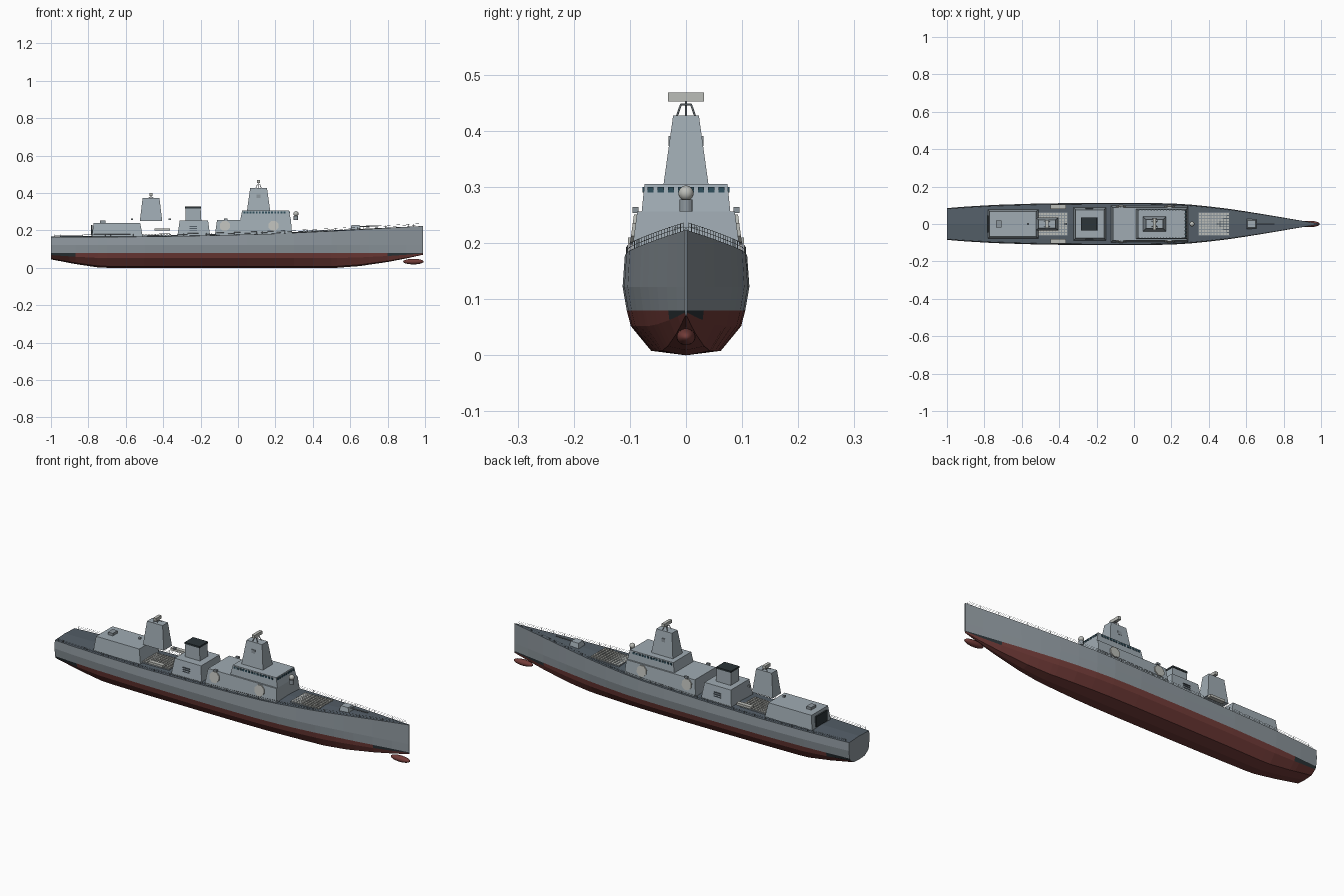
import bpy, bmesh, math
from mathutils import Vector

if "Cube" in bpy.data.objects:
    bpy.data.objects.remove(bpy.data.objects["Cube"])


def mat(name, r, g, b):
    m = bpy.data.materials.new(name)
    m.diffuse_color = (r, g, b, 1)
    m.use_nodes = True
    m.node_tree.nodes["Principled BSDF"].inputs["Base Color"].default_value = m.diffuse_color
    return m


HULL = mat("hull_grey", .27, .31, .34)
RED = mat("antifouling_red", .17, .045, .04)
BLACK = mat("boot_black", .025, .035, .04)
DECK = mat("deck_dark", .09, .115, .14)
UPPER = mat("upper_grey", .35, .41, .45)
PALE = mat("pale_grey", .5, .51, .48)
GLASS = mat("window_blue", .03, .08, .11)


def finish(name, bm, mats):
    bmesh.ops.recalc_face_normals(bm, faces=bm.faces[:])
    me = bpy.data.meshes.new(name)
    bm.to_mesh(me)
    bm.free()
    for m in mats:
        me.materials.append(m)
    ob = bpy.data.objects.new(name, me)
    bpy.context.collection.objects.link(ob)
    return ob


def add_prism(bm, lo, hi, z0, z1):
    """Tapered block; lo and hi are (x0, x1, y0, y1)."""
    rings = [[bm.verts.new((r[i], r[j], z)) for i, j in ((0, 2), (1, 2), (1, 3), (0, 3))]
             for r, z in ((lo, z0), (hi, z1))]
    a, b = rings
    bm.faces.new(a[::-1])
    bm.faces.new(b)
    for i in range(4):
        j = (i + 1) % 4
        bm.faces.new((a[i], a[j], b[j], b[i]))


def block(name, x0, x1, w0, z0, X0, X1, w1, z1, m=UPPER):
    bm = bmesh.new()
    add_prism(bm, (x0, x1, -w0, w0), (X0, X1, -w1, w1), z0, z1)
    return finish(name, bm, [m])


def boxes(name, items, m):
    """Several (cx, cy, cz, sx, sy, sz) boxes as one object."""
    bm = bmesh.new()
    for x, y, z, a, b, c in items:
        r = (x - a / 2, x + a / 2, y - b / 2, y + b / 2)
        add_prism(bm, r, r, z - c / 2, z + c / 2)
    return finish(name, bm, [m])


def rods(name, segs, r, m, n=6):
    bm = bmesh.new()
    for p, q in segs:
        p, q = Vector(p), Vector(q)
        d = q - p
        vs = bmesh.ops.create_cone(bm, cap_ends=True, segments=n, radius1=r, radius2=r, depth=d.length)["verts"]
        bmesh.ops.rotate(bm, verts=vs, matrix=Vector((0, 0, 1)).rotation_difference(d).to_matrix())
        bmesh.ops.translate(bm, verts=vs, vec=(p + q) / 2)
    return finish(name, bm, [m])


def ball(name, c, s, m):
    bm = bmesh.new()
    vs = bmesh.ops.create_uvsphere(bm, u_segments=20, v_segments=12, radius=1)["verts"]
    for v in vs:
        v.co = Vector((c[i] + v.co[i] * s[i] for i in range(3)))
    ob = finish(name, bm, [m])
    for p in ob.data.polygons:
        p.use_smooth = True


def curve(x, pts):
    for (a, u), (b, v) in zip(pts, pts[1:]):
        if x <= b:
            return u + (v - u) * (x - a) / (b - a)
    return pts[-1][1]


BEAM = [(-1, .085), (-.9, .093), (-.75, .102), (-.5, .110), (-.2, .113), (.05, .113), (.2, .110),
        (.3, .104), (.4, .094), (.5, .082), (.6, .067), (.7, .051), (.8, .034), (.9, .017), (.99, .002)]
KEEL = [(-1, .045), (-.87, .02), (-.75, .002), (-.7, 0), (.53, 0), (.65, .009), (.8, .031), (.9, .05), (.99, .07)]
SHEER = [(-1, .164), (-.5, .166), (-.1, .173), (.2, .182), (.5, .196), (.8, .213), (.99, .223)]


def edge(x):
    return curve(x, BEAM) * .965, curve(x, SHEER)


# hull: lofted half sections, mirrored
stations = sorted({p[0] for p in BEAM + KEEL})
bm = bmesh.new()
rings = []
for x in stations:
    w, k, (dw, dz) = curve(x, BEAM), curve(x, KEEL), edge(x)
    half = [(w * .55, k + .008 * (1 - k / .08)), (w * .87, k + .65 * (.08 - k)),
            (w * .935, .08), (w, .122), (dw, dz)]
    sec = [(0, k)] + half + [(0, dz + .05 * dw)] + [(-y, z) for y, z in half[::-1]]
    rings.append([bm.verts.new((x, y, z)) for y, z in sec])
for a, b, x0, x1 in zip(rings, rings[1:], stations, stations[1:]):
    for i in range(12):
        j = (i + 1) % 12
        f = bm.faces.new((a[i], b[i], b[j], a[j]))
        s = min(i, 11 - i)
        f.material_index = 1 if s < 3 else 3 if s == 5 else 0
        if s == 2 and (x0 >= .79 or x1 <= -.86):
            f.material_index = 2
bm.faces.new(rings[0])
bm.faces.new(rings[-1])
finish("hull", bm, [HULL, RED, BLACK, DECK])
ball("bow_bulb", (.938, 0, .033), (.055, .017, .015), RED)

# deck-edge railings
segs = []
xs = [-.98 + i * 1.95 / 65 for i in range(66)]
for s in (-1, 1):
    pts = [(x, s * edge(x)[0] * .98, edge(x)[1]) for x in xs]
    up = lambda p, h: (p[0], p[1], p[2] + h)
    segs += [(p, up(p, .014)) for p in pts]
    for h in (.007, .014):
        segs += [(up(p, h), up(q, h)) for p, q in zip(pts, pts[1:])]
rods("railings", segs, .0005, HULL, 4)

# forward superstructure and bridge
block("forward_deckhouse", -.125, .29, .099, .165, -.112, .283, .087, .256)
block("bridge", .012, .283, .079, .256, .022, .272, .074, .305)
win = [(.274, -.063 + i * .018, .295, .006, .011, .01) for i in range(8)]
win += [(.034 + i * .0165, s * .0755, .295, .010, .004, .01) for i in range(14) for s in (-1, 1)]
boxes("bridge_windows", win, GLASS)

# flat octagonal arrays on the deckhouse sides
bm = bmesh.new()
for x in (-.07, .19):
    for s in (-1, 1):
        vs = bmesh.ops.create_cone(bm, cap_ends=True, segments=8, radius1=.029, radius2=.029, depth=.006)["verts"]
        for v in vs:
            a, b, c = v.co
            t = math.pi / 8
            a, b = a * math.cos(t) - b * math.sin(t), a * math.sin(t) + b * math.cos(t)
            v.co = (x + a, s * (.0935 - b * .14 + c), .224 + b)
finish("array_panels", bm, [PALE])

# masts: tower, small lattice, antenna bar, side panels
for tag, cx, z0, z1, L0, L1, w0, w1 in (("main", .11, .305, .427, .062, .045, .04, .023),
                                         ("aft", -.465, .25, .372, .06, .045, .034, .022)):
    block(tag + "_mast", cx - L0, cx + L0, w0, z0, cx - L1, cx + L1, w1, z1)
    h = .02 if tag == "main" else .006
    legs = [((cx + a * .014, b * .016, z1), (cx + a * .006, b * .009, z1 + h)) for a in (-1, 1) for b in (-1, 1)]
    legs += [((cx + a * .006, -.01, z1 + h), (cx + a * .006, .01, z1 + h)) for a in (-1, 1)]
    legs += [((cx, 0, z1), (cx, 0, z1 + h + .008))]
    rods(tag + "_lattice", legs, .0018, HULL)
    bar = .064 if tag == "main" else .044
    boxes(tag + "_radar_bar", [(cx, 0, z1 + h + .013, .016, bar, .016)], PALE)
boxes("mast_side_panels", [(.11, s * .0295, .382, .02, .004, .018) for s in (-1, 1)], HULL)

# funnel
block("funnel_base", -.325, -.148, .09, .163, -.312, -.16, .076, .252)
block("funnel", -.282, -.196, .034, .25, -.282, -.2, .032, .32)
block("funnel_cap", -.284, -.198, .035, .318, -.284, -.198, .035, .327, BLACK)
boxes("funnel_louvres", [(-.24, s * .0835, .2 + i * .01, .04, .005, .004) for i in range(3) for s in (-1, 1)], DECK)

# hangar
block("hangar", -.782, -.508, .078, .16, -.772, -.523, .068, .24)
boxes("hangar_door", [(-.781, 0, .2, .008, .09, .055)], BLACK)
boxes("hangar_roof_box", [(-.723, 0, .246, .028, .04, .014)], HULL)

# launcher cell fields
for tag, x0, x1, z, tilt in (("aft", -.515, -.355, .173, .02), ("forward", .345, .51, .196, .04)):
    zt = lambda x: z + (x - (x0 + x1) / 2) * tilt
    boxes(tag + "_launcher_base", [((x0 + x1) / 2, 0, z - .003, x1 - x0, .122, .009)], HULL)
    cells = []
    for i in range(10):
        for j in range(8):
            cx = x0 + (i + .5) * (x1 - x0) / 10
            cells.append((cx, -.0525 + j * .015, zt(cx) + .001, .012, .011, .008))
    boxes(tag + "_launcher_hatches", cells, PALE)

# gun
block("gun_house", .6, .658, .027, .198, .607, .65, .02, .229)
rods("gun_barrel", [((.64, 0, .221), (.75, 0, .223))], .003, HULL, 10)

# close-in defence mount
rods("dome_pedestal", [((.31, 0, .256), (.31, 0, .278))], .012, HULL, 16)
ball("dome", (.31, 0, .289), (.0135, .0135, .0135), PALE)

# side lockers and small sensors
boxes("side_lockers", [(-.405, s * .092, .204, .085, .022, .012) for s in (-1, 1)], PALE)
boxes("deckhouse_sensors", [(-.065, s * .09, .259, .018, .011, .01) for s in (-1, 1)], HULL)
boxes("aft_sensors", [(x, 0, .259, .012, .012, .009) for x in (-.567, -.365)], HULL)
